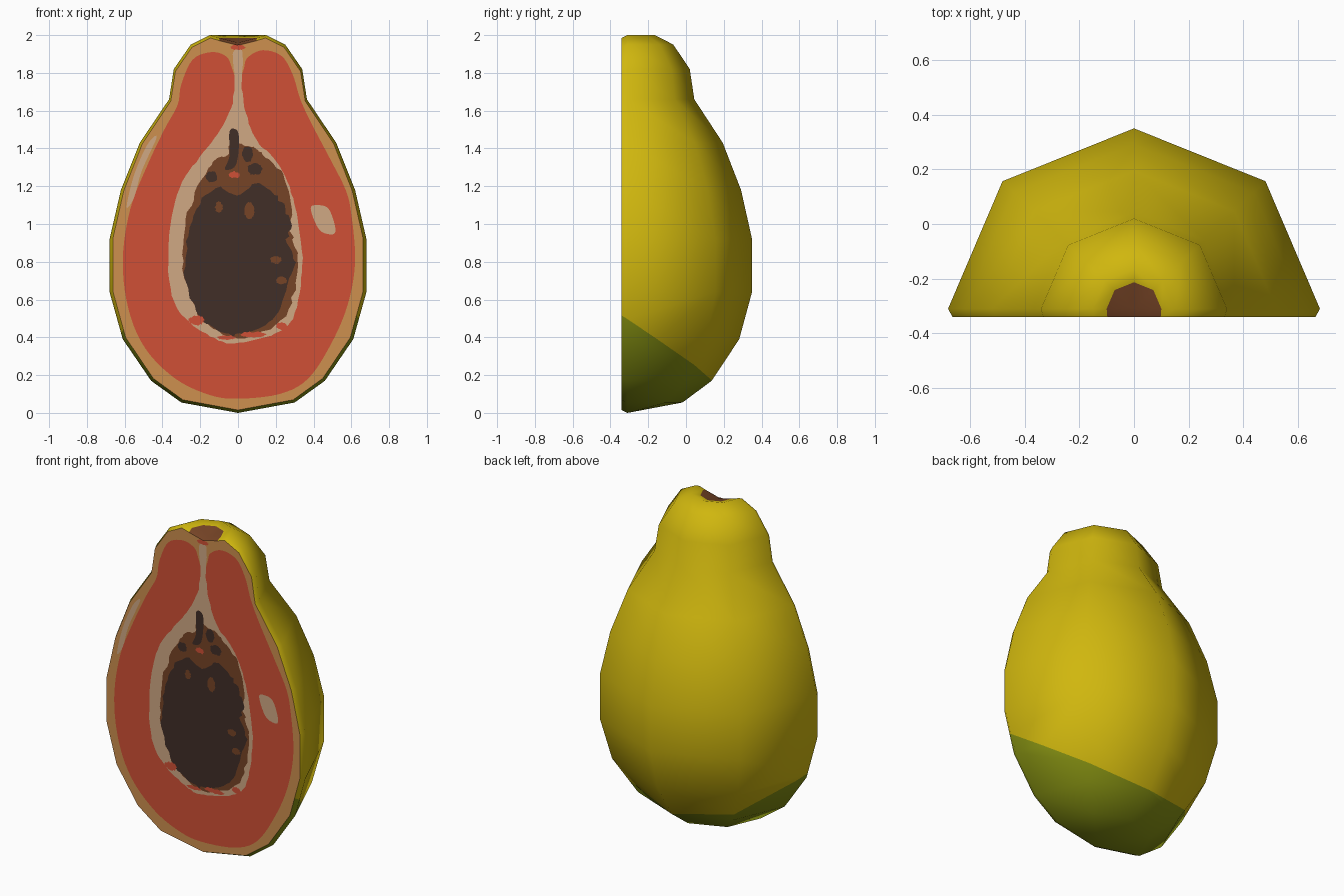
import bpy, bmesh, math, random
from mathutils import Vector

if "Cube" in bpy.data.objects:
    bpy.data.objects.remove(bpy.data.objects["Cube"])

random.seed(4)


def material(name, rgb):
    m = bpy.data.materials.new(name)
    lin = [((c / 255 + 0.055) / 1.055) ** 2.4 if c > 10 else c / 255 / 12.92 for c in rgb]
    m.diffuse_color = (*lin, 1)
    m.use_nodes = True
    m.node_tree.nodes["Principled BSDF"].inputs["Base Color"].default_value = m.diffuse_color
    return m


yellow = material("yellow skin", (208, 183, 14))
green = material("green skin", (132, 143, 18))
tan = material("tan rind", (205, 144, 78))
red = material("red flesh", (208, 80, 54))
cream = material("cream pith", (208, 168, 132))
brown = material("brown seeds", (118, 68, 38))
dark = material("dark seeds", (65, 46, 39))

AXIS_Y, FRONT = -0.31, -0.341


def finish(bm, name, mats):
    me = bpy.data.meshes.new(name)
    bm.to_mesh(me)
    bm.free()
    for m in mats:
        me.materials.append(m)
    ob = bpy.data.objects.new(name, me)
    bpy.context.collection.objects.link(ob)
    return ob


# Fruit half: half-octagon revolve with a slightly inset rim and a dimple on top
profile = [(0, 0), (.30, .055), (.46, .17), (.61, .39), (.68, .64), (.68, .92),
           (.62, 1.18), (.52, 1.43), (.365, 1.66), (.34, 1.82), (.25, 1.95),
           (.15, 2.0), (.10, 1.985), (0, 1.96)]
bm = bmesh.new()
rows = []
for r, z in profile:
    zf = 1 + (z - 1) * 0.985
    row = [bm.verts.new((-.975 * r, FRONT, zf))]
    for i in range(5):
        a = math.pi * (1 - i / 4)
        row.append(bm.verts.new((r * math.cos(a), AXIS_Y + .97 * r * math.sin(a), z)))
    row.append(bm.verts.new((.975 * r, FRONT, zf)))
    rows.append(row)
for j in range(len(rows) - 1):
    for i in range(6):
        f = bm.faces.new((rows[j][i], rows[j][i + 1], rows[j + 1][i + 1], rows[j + 1][i]))
        f.material_index = 3 if j == len(rows) - 2 else 0   # stem scar
bmesh.ops.remove_doubles(bm, verts=bm.verts[:], dist=1e-5)
# green blush below a sloping plane
no = Vector((-.06, .64, 1))
co = Vector((0, 0, .26))
bmesh.ops.bisect_plane(bm, geom=bm.verts[:] + bm.edges[:] + bm.faces[:], dist=1e-5,
                       plane_co=co, plane_no=no)
for f in bm.faces:
    if (f.calc_center_median() - co).dot(no) < 0:
        f.material_index = 1
# tan cut face
old = set(bm.faces)
bmesh.ops.holes_fill(bm, edges=[e for e in bm.edges if e.is_boundary], sides=0)
cut = [f for f in bm.faces if f not in old]
for f in cut:
    f.material_index = 2
bmesh.ops.recalc_face_normals(bm, faces=bm.faces[:])
bmesh.ops.triangulate(bm, faces=cut, ngon_method='EAR_CLIP')
body = finish(bm, "fruit_half", [yellow, green, tan, brown])
bpy.context.view_layer.objects.active = body
body.select_set(True)
bpy.ops.object.shade_smooth_by_angle(angle=math.radians(55))


def smooth_loop(pts, n=5):
    """Closed Catmull-Rom curve through the points."""
    out, k = [], len(pts)
    for i in range(k):
        p0, p1, p2, p3 = (Vector(pts[(i + d) % k]) for d in (-1, 0, 1, 2))
        for s in range(n):
            t = s / n
            out.append(.5 * (2 * p1 + (p2 - p0) * t + (2 * p0 - 5 * p1 + 4 * p2 - p3) * t * t
                             + (3 * p1 - p0 - 3 * p2 + p3) * t ** 3))
    return out


def plate(name, pts, layer, mat, rough=0.0):
    """Flat patch laid on the cut face; higher layers lie further forward."""
    bm = bmesh.new()
    y = FRONT - 0.0013 * layer
    vs = [bm.verts.new((p.x + random.uniform(-rough, rough), y,
                        p.y + random.uniform(-rough, rough))) for p in smooth_loop(pts)]
    f = bm.faces.new(vs)
    f.normal_update()
    if f.normal.y > 0:
        f.normal_flip()
    bmesh.ops.triangulate(bm, faces=[f], ngon_method='EAR_CLIP')
    finish(bm, name, [mat])


def blob(name, x, z, rx, rz, layer, mat, rough=.004):
    pts = [(x + rx * math.cos(k * math.pi / 3), z + rz * math.sin(k * math.pi / 3))
           for k in range(6)]
    plate(name, pts, layer, mat, rough)


# Flesh with two lobes at the neck
plate("flesh", [(0, 1.74), (-.03, 1.82), (-.06, 1.885), (-.14, 1.91), (-.24, 1.87), (-.30, 1.74),
                (-.32, 1.63), (-.39, 1.50), (-.48, 1.31), (-.57, 1.08), (-.61, .81),
                (-.58, .55), (-.49, .34), (-.33, .18), (-.15, .095), (0, .075), (.22, .10),
                (.37, .18), (.49, .36), (.58, .57), (.62, .80), (.60, 1.05), (.57, 1.18),
                (.49, 1.34), (.39, 1.53), (.33, 1.66), (.29, 1.79), (.23, 1.89),
                (.13, 1.92), (.05, 1.88), (.03, 1.82)], 1, red)

# Pith around the cavity and up the neck
plate("pith", [(-.025, 1.91), (.025, 1.91), (.02, 1.72), (.05, 1.56), (.10, 1.44), (.17, 1.37),
               (.25, 1.25), (.30, 1.10), (.34, .86), (.33, .67), (.29, .50), (.20, .42),
               (.06, .38), (-.06, .37), (-.17, .42), (-.28, .50), (-.35, .62), (-.37, .85),
               (-.34, 1.08), (-.28, 1.25), (-.18, 1.38), (-.09, 1.50), (-.03, 1.64),
               (-.02, 1.80)], 2, cream, .003)
plate("pith_streak", [(-.43, 1.46), (-.48, 1.42), (-.55, 1.26), (-.59, 1.09), (-.55, 1.14),
                      (-.51, 1.28)], 2, cream)
plate("pith_spot", [(.385, 1.08), (.42, 1.10), (.48, 1.08), (.515, .98), (.50, .945),
                    (.43, .97)], 2, cream)

# Cavity lining and seed mass
plate("cavity", [(-.02, 1.5), (.01, 1.43), (.09, 1.40), (.13, 1.37), (.22, 1.28), (.28, 1.15),
                 (.28, .97), (.32, .82), (.29, .62), (.20, .46), (0, .40), (-.17, .47),
                 (-.25, .60), (-.29, .80), (-.27, 1.02), (-.21, 1.2), (-.13, 1.33),
                 (-.05, 1.38)], 3, brown, .010)
plate("seeds", [(.24, 1.10), (.28, 1.0), (.26, .90), (.30, .80), (.25, .65), (.19, .50),
                (.05, .43), (-.05, .41), (-.17, .48), (-.25, .60), (-.285, .78), (-.25, .98),
                (-.19, 1.13), (-.10, 1.19), (0, 1.15), (.10, 1.22), (.18, 1.17)],
      4, dark, .010)
plate("seed_string", [(-.045, 1.49), (-.01, 1.50), (.005, 1.46), (.0, 1.36), (-.02, 1.30),
                      (-.07, 1.29), (-.045, 1.36)], 4, dark)

# Small flecks
blob("seed_cluster", .05, 1.37, .03, .04, 4, dark)
blob("seed_cluster", .09, 1.29, .04, .03, 4, dark)
blob("seed_cluster", -.14, 1.25, .03, .03, 4, dark)
for x, z, rx, rz in [(.06, 1.07, .025, .045), (.20, .81, .03, .02), (-.10, 1.09, .02, .03),
                     (.23, .70, .03, .02)]:
    blob("lining_fleck", x, z, rx, rz, 5, brown)
for x, z, rx, rz in [(-.02, 1.26, .03, .018), (-.22, .49, .04, .025), (.08, .415, .07, .014),
                     (.23, .46, .03, .02), (-.06, .40, .05, .012)]:
    blob("flesh_fleck", x, z, rx, rz, 4.5, red)
blob("neck_fleck", 0, 1.935, .04, .014, 3, red, .002)
